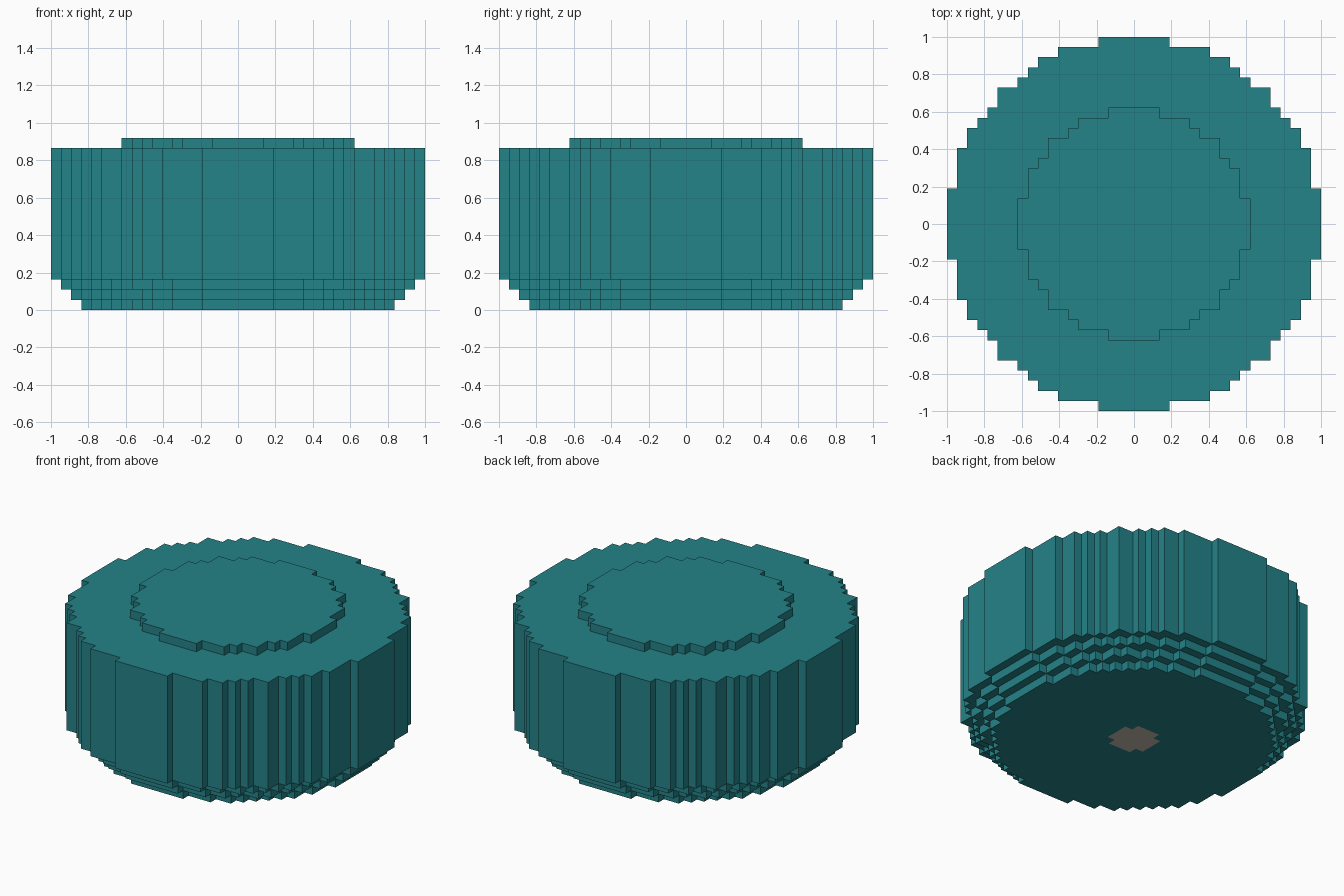
import bpy, bmesh, math
from mathutils import Vector

CELL = 2 / 37  # size of one block

cube = bpy.data.objects.get("Cube")
if cube:
    bpy.data.objects.remove(cube)


def material(name, color):
    mat = bpy.data.materials.new(name)
    mat.use_nodes = True
    mat.diffuse_color = color
    bsdf = next(n for n in mat.node_tree.nodes if n.type == "BSDF_PRINCIPLED")
    bsdf.inputs["Base Color"].default_value = color
    return mat


teal = material("teal", (0.0176, 0.226, 0.247, 1))
warm_grey = material("warm_grey", (0.54, 0.49, 0.44, 1))


def stepped_circle(radius):
    """Outline of a disc of blocks: one quarter, turned four times."""
    def half_width(row):
        return math.isqrt(int((radius + 0.4) ** 2 - row * row))

    quarter = []
    for row in range(radius):
        here, above = half_width(row), half_width(row + 1)
        if here != above:
            quarter += [(here + 0.5, row + 0.5), (above + 0.5, row + 0.5)]
    quarter.append((half_width(radius) + 0.5, radius + 0.5))
    outline = []
    for turn in range(4):
        outline += quarter
        quarter = [(-y, x) for x, y in quarter]
    return outline


def block_disc(name, radius, bottom, top, mat, hole=None):
    """Stepped disc between two block levels, with an optional stepped hole."""
    bm = bmesh.new()
    edges = []
    for r in filter(None, (radius, hole)):
        verts = [bm.verts.new((x * CELL, y * CELL, bottom * CELL))
                 for x, y in stepped_circle(r)]
        edges += [bm.edges.new((verts[i - 1], verts[i])) for i in range(len(verts))]
    bmesh.ops.triangle_fill(bm, edges=edges, use_beauty=True, normal=(0, 0, 1))
    raised = bmesh.ops.extrude_face_region(bm, geom=bm.faces[:], use_keep_orig=True)
    moved = [v for v in raised["geom"] if isinstance(v, bmesh.types.BMVert)]
    bmesh.ops.translate(bm, verts=moved, vec=Vector((0, 0, (top - bottom) * CELL)))
    bmesh.ops.recalc_face_normals(bm, faces=bm.faces[:])
    mesh = bpy.data.meshes.new(name)
    bm.to_mesh(mesh)
    bm.free()
    mesh.materials.append(mat)
    obj = bpy.data.objects.new(name, mesh)
    bpy.context.collection.objects.link(obj)
    return obj


# Stepped underside, widening upwards, with a small plug in the lowest layer
block_disc("base_layer", 15, 0, 1, teal, hole=2)
block_disc("base_plug", 2, 0, 1, warm_grey)
block_disc("lower_step", 16, 1, 2, teal)
block_disc("upper_step", 17, 2, 3, teal)

# Main drum and raised disc on top
block_disc("drum", 18, 3, 16, teal)
block_disc("raised_top", 11, 16, 17, teal)
